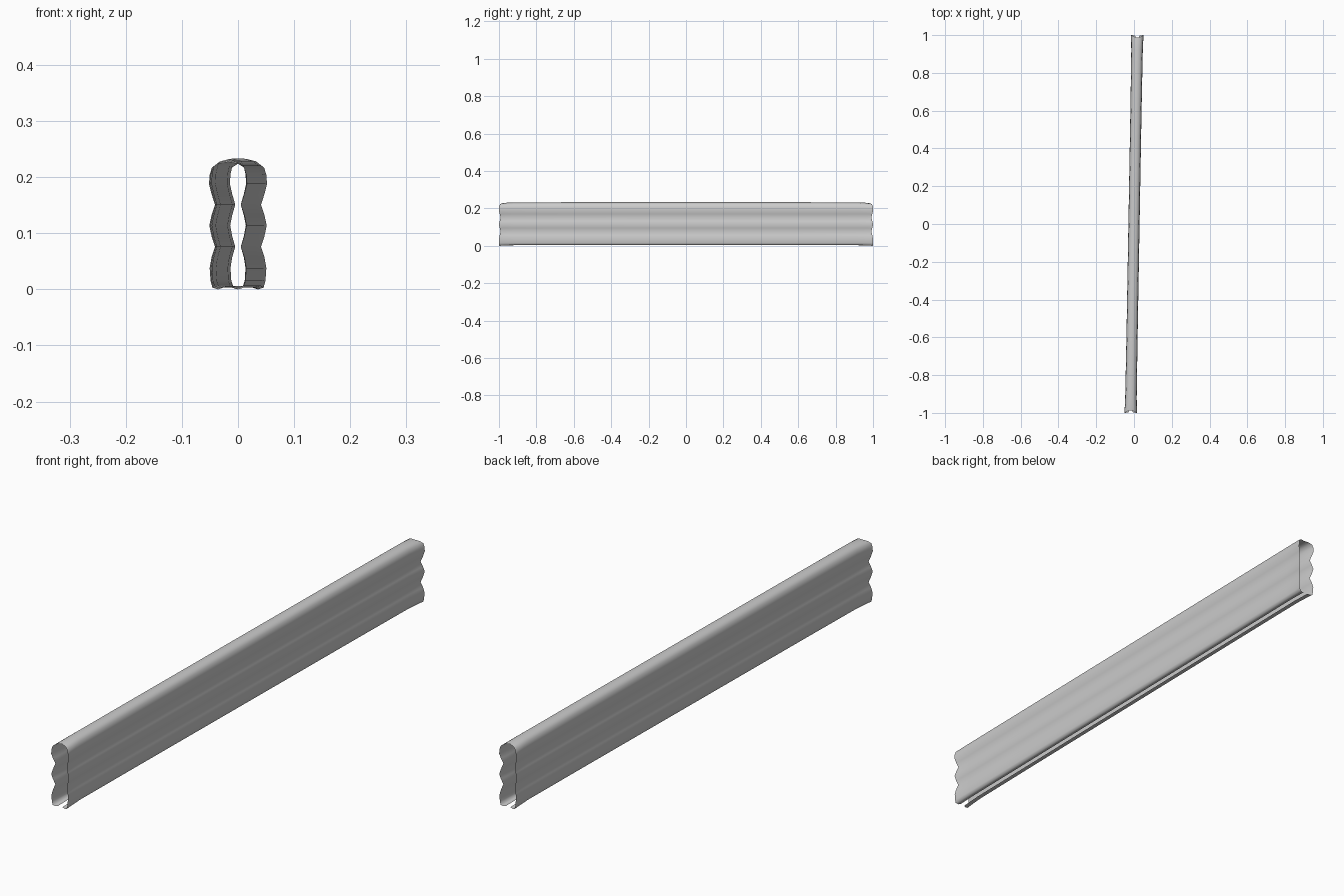
import bpy, bmesh, math

if "Cube" in bpy.data.objects:
    bpy.data.objects.remove(bpy.data.objects["Cube"])

# Half cross-section: (half width, height, end inset), bottom lip up to the crown
HALF = [(0.008, 0.006, 0.004), (0.016, 0.003, 0.002), (0.025, 0.006, 0.0),
        (0.028, 0.015, 0.0), (0.0295, 0.038, 0.0), (0.0265, 0.057, 0.004),
        (0.021, 0.076, 0.009), (0.0265, 0.095, 0.004), (0.030, 0.114, 0.0),
        (0.0265, 0.132, 0.004), (0.021, 0.151, 0.009), (0.0265, 0.170, 0.004),
        (0.0305, 0.188, 0.0), (0.0295, 0.206, 0.0), (0.026, 0.221, 0.002),
        (0.016, 0.229, 0.008), (0.0, 0.233, 0.014)]
SECTION = HALF + [(-x, z, d) for x, z, d in reversed(HALF[:-1])]

# Stations along the length: (y, width scale, crown drop); ends flare slightly
STATIONS = [(1.0, 1.12, 0.006), (0.97, 1.05, 0.003), (0.92, 1.0, 0.001),
            (0.6, 0.97, 0.0), (0.3, 0.97, 0.0)]
RINGS = [(-y, s, d) for y, s, d in STATIONS] + [(0, 0.97, 0)] + STATIONS[::-1]
SKEW = 0.0175   # the channel runs slightly off the y axis

# Fluted thin channel, open at both ends and along the bottom slit
bm = bmesh.new()
rows = []
for y, s, drop in RINGS:
    end = max(0.0, (abs(y) - 0.92) / 0.08)
    row = []
    for x, z, inset in SECTION:
        yy = y - math.copysign(inset * end, y)
        zz = z - drop * max(0.0, (z - 0.19) / 0.043)
        if z < 0.01:
            zz -= 0.003 * end
        row.append(bm.verts.new((x * s + SKEW * y, yy, max(zz, 0.0))))
    rows.append(row)
for a, b in zip(rows, rows[1:]):
    for i in range(len(SECTION) - 1):
        f = bm.faces.new((a[i], b[i], b[i + 1], a[i + 1]))
        f.smooth = True
bmesh.ops.recalc_face_normals(bm, faces=bm.faces)
# Make normals face outward from the channel's centre line
side = max(bm.faces, key=lambda f: f.calc_center_median().x - SKEW * f.calc_center_median().y)
if side.normal.x < 0:
    bmesh.ops.reverse_faces(bm, faces=bm.faces)
mesh = bpy.data.meshes.new("fluted_sleeve")
bm.to_mesh(mesh)
bm.free()
sleeve = bpy.data.objects.new("fluted_sleeve", mesh)
bpy.context.collection.objects.link(sleeve)
